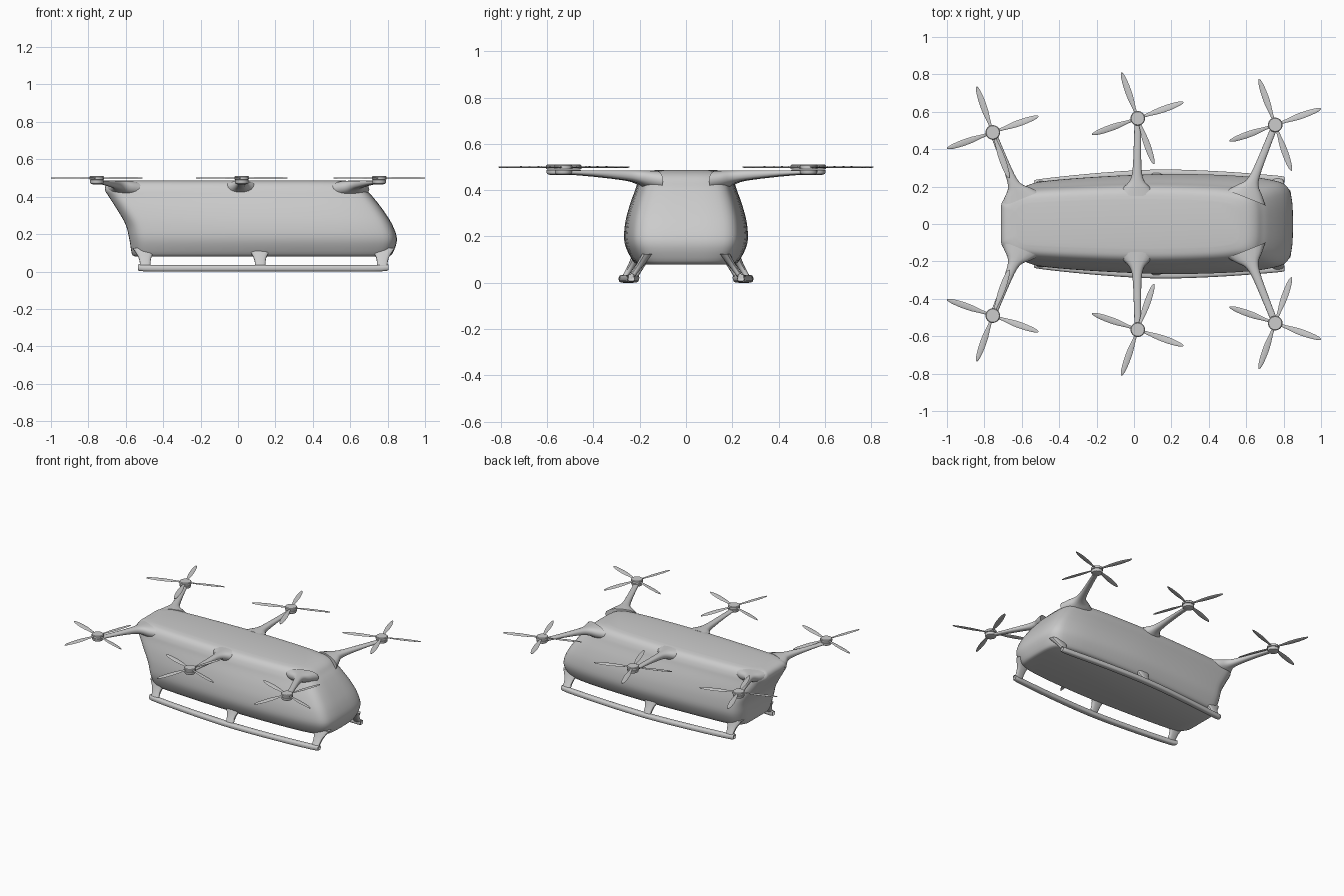
import bpy, bmesh, math
from mathutils import Vector

if "Cube" in bpy.data.objects:
    bpy.data.objects.remove(bpy.data.objects["Cube"])


def spline(rows, steps):
    """Catmull-Rom through rows of numbers."""
    vs = [Vector(r) if len(r) < 5 else Vector(tuple(r)) for r in rows]
    out = []
    for i in range(len(vs) - 1):
        p0, p1, p2, p3 = vs[max(i - 1, 0)], vs[i], vs[i + 1], vs[min(i + 2, len(vs) - 1)]
        for k in range(steps):
            t = k / steps
            out.append(0.5 * (2 * p1 + (p2 - p0) * t + (2 * p0 - 5 * p1 + 4 * p2 - p3) * t * t
                              + (3 * p1 - p0 - 3 * p2 + p3) * t ** 3))
    return out + [vs[-1]]


def skin(name, rings, angle=40):
    """Closed surface through equal-sized rings, capped at both ends."""
    bm = bmesh.new()
    rows = [[bm.verts.new(p) for p in ring] for ring in rings]
    n = len(rows[0])
    for a, b in zip(rows, rows[1:]):
        for i in range(n):
            j = (i + 1) % n
            bm.faces.new((a[i], a[j], b[j], b[i]))
    bm.faces.new(rows[0])
    bm.faces.new(rows[-1])
    bmesh.ops.recalc_face_normals(bm, faces=bm.faces)
    me = bpy.data.meshes.new(name)
    bm.to_mesh(me)
    bm.free()
    ob = bpy.data.objects.new(name, me)
    bpy.context.collection.objects.link(ob)
    bpy.ops.object.select_all(action='DESELECT')
    bpy.context.view_layer.objects.active = ob
    ob.select_set(True)
    bpy.ops.object.shade_smooth_by_angle(angle=math.radians(angle))
    return ob


def oval(c, u, v, n=14, power=1.0):
    """Ring around c; power below 1 squares the oval off."""
    def sp(x):
        return math.copysign(abs(x) ** power, x)
    return [Vector(c) + u * sp(math.cos(2 * math.pi * i / n)) + v * sp(math.sin(2 * math.pi * i / n))
            for i in range(n)]


# cabin: stacked horizontal outlines (z, rear x, nose x, half width)
levels = spline([(.08, -.55, .80, .205), (.095, -.567, .825, .23), (.17, -.58, .85, .265),
                 (.25, -.60, .825, .264), (.33, -.645, .775, .245), (.40, -.69, .72, .22),
                 (.435, -.71, .685, .208), (.463, -.705, .655, .192), (.48, -.68, .615, .168),
                 (.487, -.63, .56, .13)], 4)
plan = spline([(0, 0), (0, .38), (.005, .58), (.035, .8), (.1, .87), (.3, .95), (.55, 1),
               (.8, .96), (.93, .87), (.98, .74), (.997, .45), (1, 0)], 4)
outline = plan + [Vector((p.x, -p.y)) for p in plan[-2:0:-1]]
skin("cabin", [[Vector((r + (n - r) * p.x, w * p.y, z)) for p in outline]
               for z, r, n, w in levels])

Z = Vector((0, 0, 1))
# rotor stations: rotor x, rotor y, arm root x, arm root y
stations = {"rear": (-.755, .49, -.61, .13), "middle": (.02, .565, .015, .15),
            "front": (.755, .53, .60, .14)}


def make_arm(name, tip, root):
    # flared arm: fraction along, half width, half height
    d = tip - root
    side = d.normalized().cross(Z)
    rows = spline([(0, .11, .045), (.1, .075, .036), (.2, .038, .026), (.35, .024, .02),
                   (.7, .019, .012), (1, .017, .008)], 4)
    skin(name, [oval(root + d * t + Z * (.486 - h), side * w, Z * h, 16, .85) for t, w, h in rows])


def make_disc(name, c, profile):
    skin(name, [oval((c.x, c.y, z), Vector((r, 0, 0)), Vector((0, r, 0)), 24)
                for r, z in profile], 30)


def make_blade(name, c, ang):
    d = Vector((math.cos(ang), math.sin(ang), 0))
    s = d.cross(Z)
    rows = spline([(.02, .007), (.06, .009), (.12, .016), (.18, .0165), (.23, .012),
                   (.253, .006), (.26, .001)], 3)
    skin(name, [oval(c + d * r + Z * .5, s * w + Z * w * .12, Z * .003, 10) for r, w in rows])


# landing skid rail: x, y, z centre, half width
rail_rows = [(-.525, .215, .028, .012), (-.505, .222, .018, .018), (-.2, .252, .017, .02),
             (.12, .27, .017, .021), (.45, .262, .017, .02), (.77, .24, .018, .018),
             (.798, .236, .028, .012)]
# skid legs: x at foot, y at foot, x at top, y at top
legs = {"rear": (-.495, .225, -.50, .165), "middle": (.12, .268, .115, .205),
        "front": (.77, .24, .775, .165)}

for label, s in (("left", 1), ("right", -1)):
    for pos, (x, y, rx, ry) in stations.items():
        tip = Vector((x, s * y, 0))
        make_arm(f"{pos}_{label}_arm", tip, Vector((rx, s * ry, 0)))
        make_disc(f"{pos}_{label}_motor", tip,
                  [(.022, .466), (.034, .47), (.037, .476), (.037, .488)])
        make_disc(f"{pos}_{label}_hub", tip,
                  [(.03, .489), (.039, .492), (.039, .506), (.035, .51)])
        for k in range(4):
            make_blade(f"{pos}_{label}_blade_{k + 1}", tip, s * math.radians(19.5 + 90 * k))
    skin(f"{label}_skid_rail",
         [oval((x, s * y, z), Vector((0, w, 0)), Z * min(.017, w * .95), 16, .7)
          for x, y, z, w in spline(rail_rows, 5)])
    for pos, (fx, fy, tx, ty) in legs.items():
        foot, top = Vector((fx, s * fy, .018)), Vector((tx, s * ty, .125))
        rows = spline([(0, .029, .014), (.3, .029, .015), (.6, .038, .018), (1, .065, .026)], 4)
        skin(f"{pos}_{label}_skid_leg",
             [oval(foot.lerp(top, t), Vector((a, 0, 0)), Vector((0, b, 0)), 16, .7)
              for t, a, b in rows])
